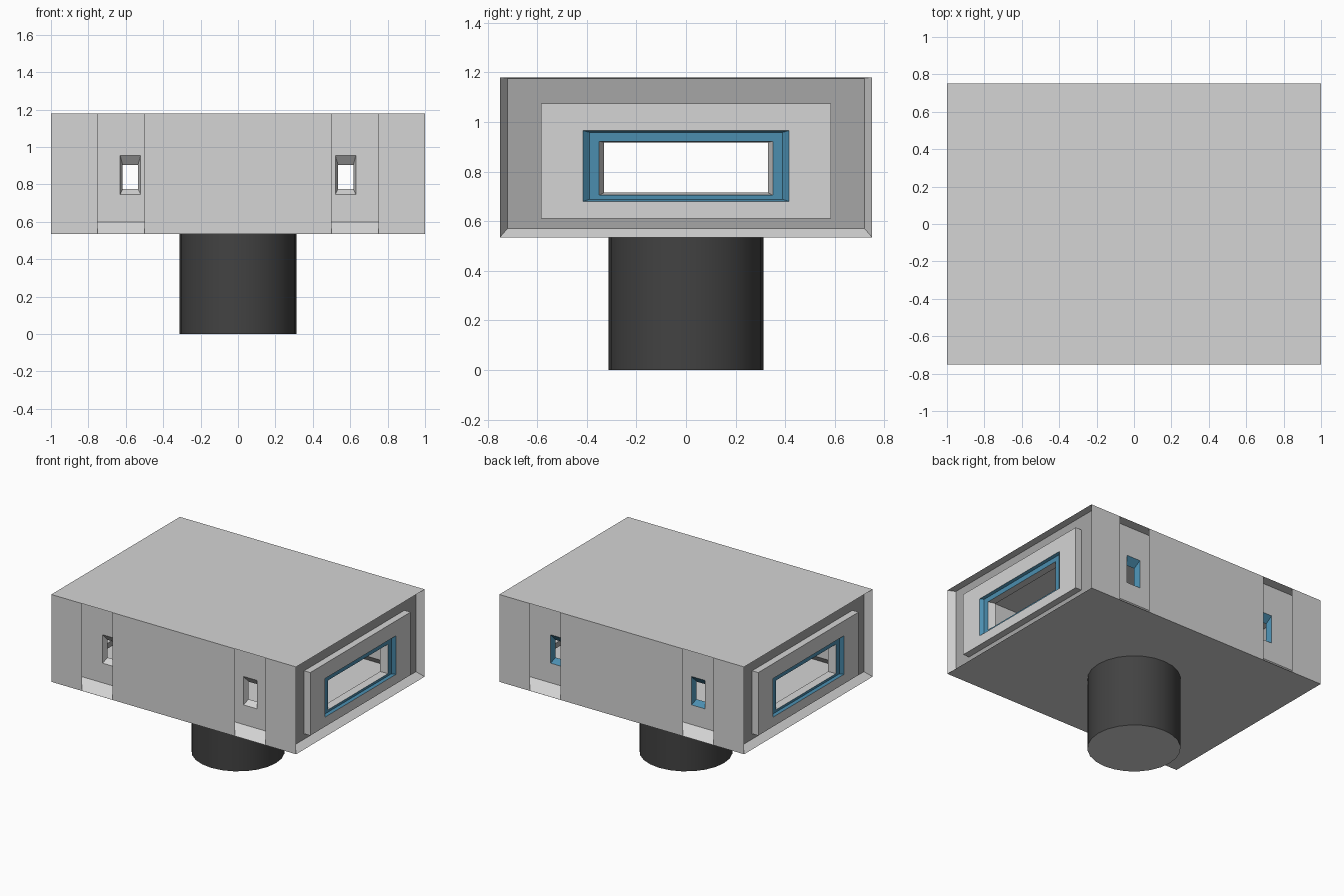
import bpy, bmesh, math

if "Cube" in bpy.data.objects:
    bpy.data.objects.remove(bpy.data.objects["Cube"])


def material(name, rgb):
    m = bpy.data.materials.new(name)
    m.diffuse_color = (*rgb, 1)
    m.use_nodes = True
    m.node_tree.nodes["Principled BSDF"].inputs["Base Color"].default_value = m.diffuse_color
    return m


GREY = material("light_grey", (0.66, 0.66, 0.66))
SHADE = material("mid_grey", (0.38, 0.38, 0.38))
BLUE = material("blue", (0.07, 0.27, 0.43))
DARK = material("charcoal", (0.055, 0.055, 0.055))
MATS = [GREY, SHADE, BLUE, DARK]
Z0, Z1 = 0.535, 1.18          # underside and top of the box


def finish(name, bm):
    me = bpy.data.meshes.new(name)
    bm.to_mesh(me)
    bm.free()
    for m in MATS:
        me.materials.append(m)
    ob = bpy.data.objects.new(name, me)
    bpy.context.collection.objects.link(ob)
    return ob


def place(side, u, v, d):
    """Wall coordinates (across, up, depth inward) to world space."""
    axis, s = side
    return (s * (1 - d), s * u, v) if axis == 'x' else (-s * u, s * (0.75 - d), v)


def quad(bm, side, pts, mat=0):
    f = bm.faces.new([bm.verts.new(place(side, *p)) for p in pts])
    f.material_index = mat


def rect(bm, side, u0, u1, v0, v1, d, mat=0):
    quad(bm, side, [(u0, v0, d), (u1, v0, d), (u1, v1, d), (u0, v1, d)], mat)


def loft(bm, side, loops, mats):
    """Join nested rectangles (u0, u1, v0, v1, depth) with bands of faces."""
    for a, b, mat in zip(loops, loops[1:], mats):
        ca, cb = [[(l[0], l[2], l[4]), (l[1], l[2], l[4]),
                   (l[1], l[3], l[4]), (l[0], l[3], l[4])] for l in (a, b)]
        for i in range(4):
            j = (i + 1) % 4
            # depth steps below the top and bottom rims stay light
            quad(bm, side, [ca[i], ca[j], cb[j], cb[i]], mat)


# Roof and floor plates
for name, z, up in (("roof", Z1, 1), ("floor", Z0, 0)):
    bm = bmesh.new()
    vs = [bm.verts.new((x, y, z)) for x, y in
          ((-1, -.75), (1, -.75), (1, .75), (-1, .75))]
    bm.faces.new(vs if up else vs[::-1])
    finish(name, bm)

# End walls: recessed border, flush panel, rimmed opening
for name, s in (("right_end", 1), ("left_end", -1)):
    bm = bmesh.new()
    loft(bm, ('x', s), [
        (-.75, .75, Z0, Z1, 0),
        (-.72, .72, .57, Z1 - .004, .05),
        (-.585, .585, .61, 1.075, .05),
        (-.585, .585, .61, 1.075, 0),
        (-.415, .415, .68, .965, 0),
        (-.39, .39, .688, .958, .02),
        (-.35, .35, .705, .922, .02),
        (-.33, .33, .715, .918, .07)],
        [0, 1, 0, 0, 2, 2, 0])
    finish(name, bm)

# Long walls: outer plates, recessed strips with sloped sills and windows
for name, s in (("front_wall", -1), ("back_wall", 1)):
    bm = bmesh.new()
    side = ('y', s)
    rect(bm, side, -.5, .5, Z0, Z1, 0)
    for m in (-1, 1):
        def span(a, b):
            return (a, b) if m > 0 else (-b, -a)
        rect(bm, side, *span(.75, 1), Z0, Z1, 0)
        u0, u1 = span(.3, .93)
        quad(bm, side, [(u0, Z0, .001), (u1, Z0, .001), (u1, .6, .07), (u0, .6, .07)])
        rim = 2 if s > 0 else 0
        loft(bm, side, [
            (u0, u1, .6, Z1 - .002, .07),
            (*span(.52, .63), .745, .955, .07),
            (*span(.535, .617), .775, .905, .11)],
            [0, rim])
    finish(name, bm)

# Round stem with a light underside
bm = bmesh.new()
bmesh.ops.create_cone(bm, cap_ends=True, segments=24, radius1=.312,
                      radius2=.312, depth=Z0 - .001)
bmesh.ops.translate(bm, verts=bm.verts, vec=(0, 0, (Z0 - .001) / 2))
for f in bm.faces:
    f.material_index = 0 if f.normal.z < -.5 else 3
stem = finish("stem", bm)
bpy.context.view_layer.objects.active = stem
stem.select_set(True)
bpy.ops.object.shade_smooth_by_angle(angle=math.radians(30))
